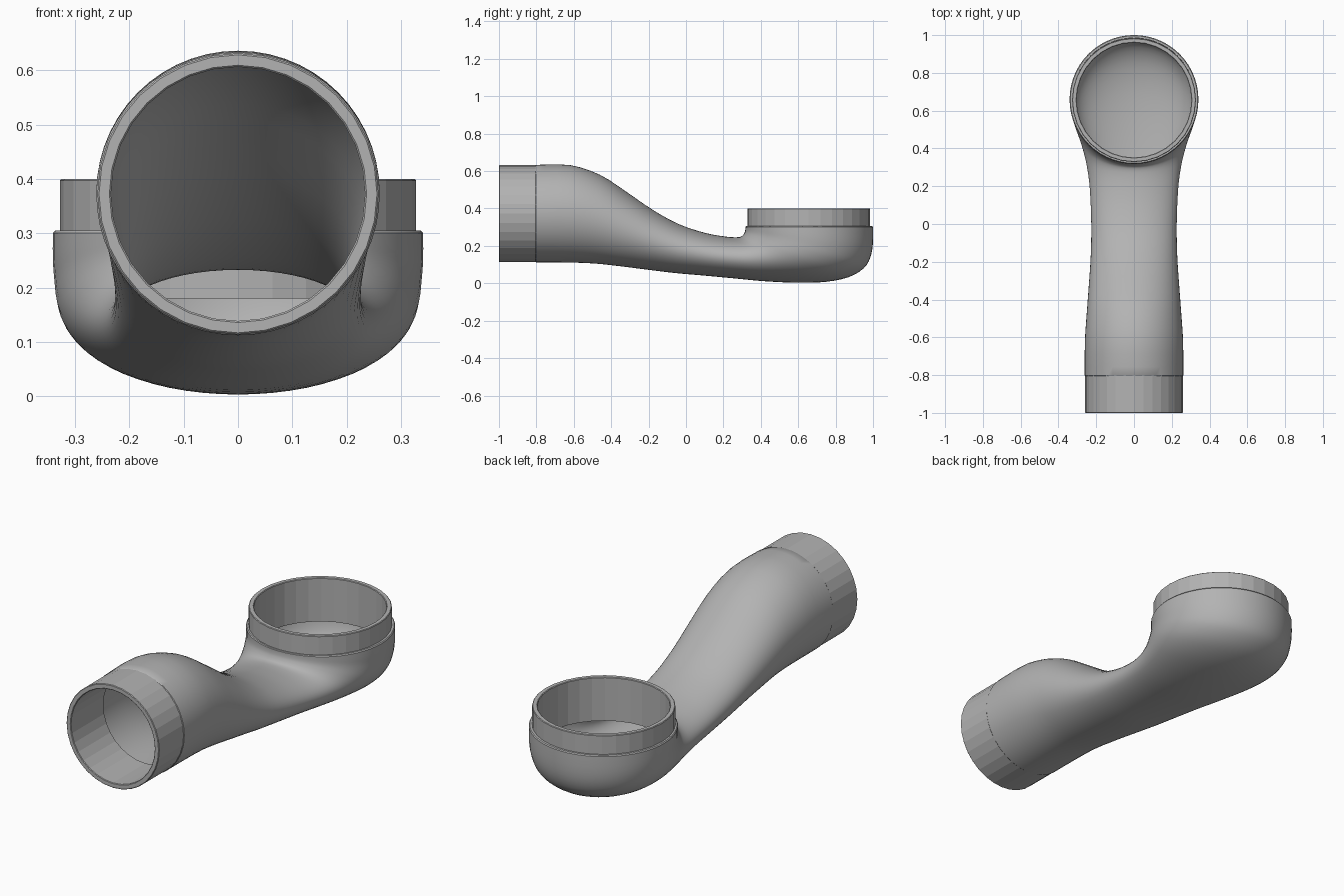
import bpy, bmesh, math
from mathutils import Vector, Matrix

cube = bpy.data.objects.get("Cube")
if cube:
    bpy.data.objects.remove(cube, do_unlink=True)

grey = bpy.data.materials.new("plain_grey")
grey.use_nodes = True
colour = (0.45, 0.45, 0.45, 1)
grey.diffuse_color = colour
grey.node_tree.nodes["Principled BSDF"].inputs["Base Color"].default_value = colour


def finish(name, bm, smooth):
    bmesh.ops.recalc_face_normals(bm, faces=bm.faces)
    mesh = bpy.data.meshes.new(name)
    bm.to_mesh(mesh)
    bm.free()
    mesh.materials.append(grey)
    for p in mesh.polygons:
        p.use_smooth = smooth
    if smooth:
        mesh.set_sharp_from_angle(angle=math.radians(35))
    ob = bpy.data.objects.new(name, mesh)
    bpy.context.collection.objects.link(ob)
    return ob


def skin(rings):
    """Closed shell through a loop of rings; the last ring joins the first."""
    bm = bmesh.new()
    grid = [[bm.verts.new(p) for p in ring] for ring in rings]
    for i, a in enumerate(grid):
        b = grid[(i + 1) % len(grid)]
        for j in range(len(a)):
            k = (j + 1) % len(a)
            bm.faces.new((a[j], a[k], b[k], b[j]))
    return bm


# Duct sections: upper point (y, z), lower point (y, z), half width
SECTIONS = [
    (-0.805, 0.633, -0.805, 0.112, 0.261),
    (-0.62, 0.632, -0.62, 0.111, 0.260),
    (-0.46, 0.580, -0.48, 0.105, 0.250),
    (-0.32, 0.490, -0.35, 0.091, 0.240),
    (-0.18, 0.394, -0.20, 0.072, 0.230),
    (-0.04, 0.317, -0.05, 0.054, 0.226),
    (0.10, 0.270, 0.10, 0.041, 0.229),
    (0.21, 0.250, 0.25, 0.027, 0.238),
    (0.27, 0.246, 0.42, 0.011, 0.257),
    (0.295, 0.250, 0.60, 0.003, 0.283),
    (0.305, 0.258, 0.75, 0.008, 0.306),
    (0.311, 0.267, 0.87, 0.033, 0.324),
    (0.315, 0.276, 0.95, 0.080, 0.334),
    (0.317, 0.285, 0.985, 0.137, 0.338),
    (0.318, 0.295, 0.999, 0.210, 0.341),
    (0.318, 0.305, 1.0, 0.305, 0.341),
]


def interpolate(rows, steps):
    rows = [Vector(r) for r in rows]
    out = []
    for i in range(len(rows) - 1):
        a, b = rows[max(i - 1, 0)], rows[i]
        c, d = rows[i + 1], rows[min(i + 2, len(rows) - 1)]
        for s in range(steps):
            t = s / steps
            out.append(0.5 * (2 * b + (c - a) * t + (2 * a - 5 * b + 4 * c - d) * t**2
                              + (3 * b - a - 3 * c + d) * t**3))
    return out + [rows[-1]]


def section_ring(row, inset, sides=56):
    top, low = Vector((0, row[0], row[1])), Vector((0, row[2], row[3]))
    mid, half = (top + low) / 2, (top - low) / 2
    half *= 1 - inset / half.length
    return [mid + half * math.cos(a) + Vector(((row[4] - inset) * math.sin(a), 0, 0))
            for a in (math.tau * j / sides for j in range(sides))]


# Bent duct with a thin wall
path = interpolate(SECTIONS, 3)
outer = [section_ring(r, 0) for r in path]
outer[0] = section_ring(path[0], 0.003)
outer.insert(1, section_ring(path[0] + Vector((0.004, 0, 0.004, 0, 0)), 0))
outer[-1] = section_ring(path[-1], 0.004)
outer.insert(-1, section_ring(path[-1] - Vector((0, 0.005, 0, 0.005, 0)), 0))
inner = [section_ring(r, 0.015) for r in reversed(path)]
finish("bent_duct", skin(outer + inner), True)


# Faceted collars that slide into each mouth of the duct
def collar(name, radius, wall, length, place, sides=32):
    profile = [(radius, 0), (radius, length - 0.003), (radius - 0.003, length),
               (radius - wall + 0.003, length), (radius - wall, length - 0.003),
               (radius - wall, 0)]
    rings = [[place @ Vector((r * math.sin(math.tau * j / sides),
                              r * math.cos(math.tau * j / sides), h))
              for j in range(sides)] for r, h in profile]
    finish(name, skin(rings), False)


collar("top_collar", 0.328, 0.024, 0.22, Matrix.Translation((0, 0.656, 0.18)))
collar("front_collar", 0.259, 0.025, 0.26,
       Matrix.Translation((0, -0.74, 0.3725)) @ Matrix.Rotation(math.pi / 2, 4, "X"))
